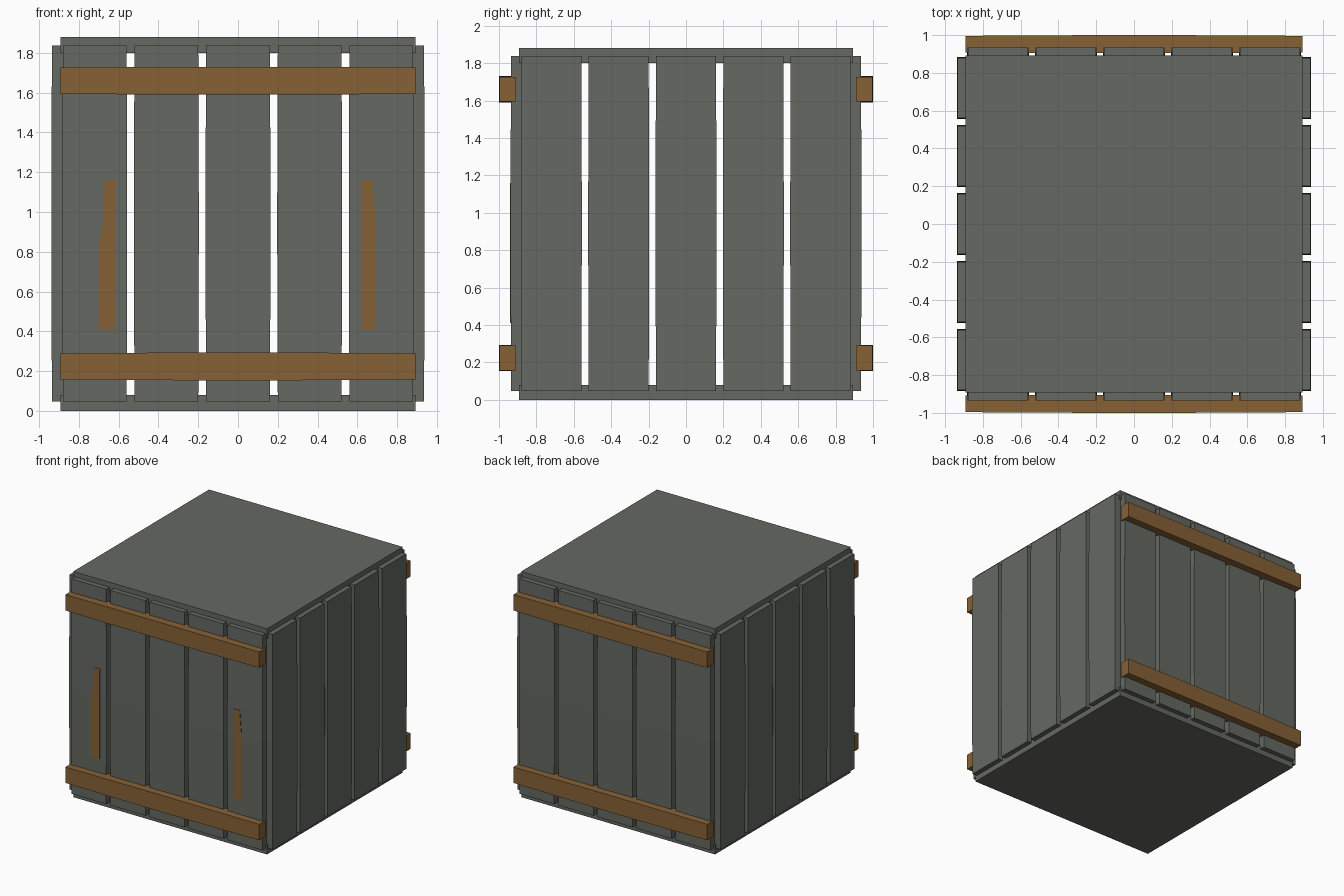
import bpy, bmesh, math

if "Cube" in bpy.data.objects:
    bpy.data.objects.remove(bpy.data.objects["Cube"])


def material(name, rgb):
    m = bpy.data.materials.new(name)
    m.diffuse_color = (*rgb, 1)
    m.use_nodes = True
    m.node_tree.nodes["Principled BSDF"].inputs["Base Color"].default_value = m.diffuse_color
    return m


GREY = material("weathered grey", (0.130, 0.140, 0.123))
BROWN = material("brown wood", (0.240, 0.120, 0.036))


def finish(bm, name, mat):
    bmesh.ops.recalc_face_normals(bm, faces=bm.faces)
    me = bpy.data.meshes.new(name)
    bm.to_mesh(me)
    bm.free()
    ob = bpy.data.objects.new(name, me)
    me.materials.append(mat)
    bpy.context.collection.objects.link(ob)
    return ob


def board(name, lo, hi, mat, axis=None, bow=0.0):
    """Box between two corners; with an axis, its middle swells slightly."""
    bm = bmesh.new()
    bmesh.ops.create_cube(bm, size=1)
    if axis is not None:
        edges = [e for e in bm.edges
                 if abs(e.verts[0].co[axis] - e.verts[1].co[axis]) > 0.5]
        bmesh.ops.subdivide_edges(bm, edges=edges, cuts=3, use_grid_fill=True)
    for v in bm.verts:
        t = 1 - (2 * v.co[axis]) ** 2 if axis is not None else 0
        for i in range(3):
            s = math.copysign(1, v.co[i])
            grow = bow * t * s if i != axis else 0
            v.co[i] = (lo[i] + hi[i]) / 2 + v.co[i] * (hi[i] - lo[i]) + grow
    return finish(bm, name, mat)


# Solid floor and lid panels
board("floor_panel", (-0.893, -0.893, 0), (0.893, 0.893, 0.08), GREY)
board("lid_panel", (-0.893, -0.893, 1.80), (0.893, 0.893, 1.88), GREY)

# Five upright planks on each of the four walls
for i in range(5):
    c = (i - 2) * 0.36
    a, b = c - 0.16, c + 0.16
    for side, s in (("front", -1), ("back", 1)):
        y0, y1 = sorted((s * 0.877, s * 0.935))
        board(f"{side}_plank", (a, y0, 0.047), (b, y1, 1.838), GREY, 2, 0.003)
    for side, s in (("left", -1), ("right", 1)):
        x0, x1 = sorted((s * 0.877, s * 0.935))
        board(f"{side}_plank", (x0, a, 0.047), (x1, b, 1.838), GREY, 2, 0.003)

# Cross battens on front and back
for side, s in (("front", -1), ("back", 1)):
    y0, y1 = sorted((s * 0.908, s * 0.996))
    for z in (0.224, 1.66):
        board(f"{side}_batten", (-0.893, y0, z - 0.066),
              (0.893, y1, z + 0.066), BROWN, 0, 0.004)


# Worn brown strips on the outer front planks
def strip(name, outline):
    bm = bmesh.new()
    f = bm.faces.new([bm.verts.new((x, -0.935, z)) for x, z in outline])
    ext = bmesh.ops.extrude_face_region(bm, geom=[f])
    for v in ext["geom"]:
        if isinstance(v, bmesh.types.BMVert):
            v.co.y = -0.9415
    finish(bm, name, BROWN)


strip("left_strip", [(-0.70, 0.41), (-0.615, 0.41), (-0.615, 1.16),
                     (-0.67, 1.16), (-0.68, 0.95), (-0.70, 0.82)])
strip("right_strip", [(0.62, 0.41), (0.69, 0.41), (0.69, 0.97),
                      (0.675, 1.16), (0.62, 1.16)])
